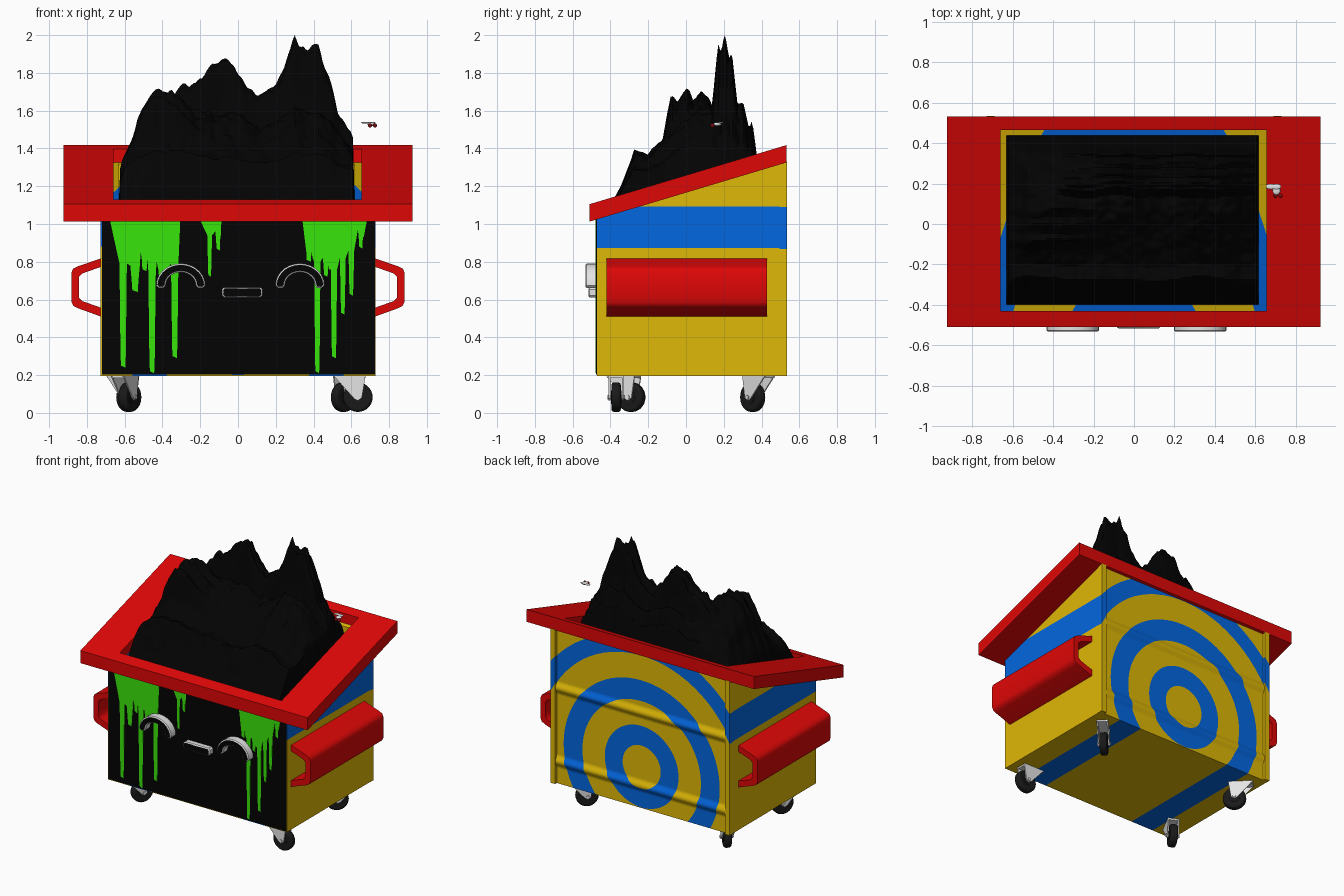
import bpy, bmesh
from math import sin, cos, pi, hypot, radians
from mathutils import Vector, noise

if "Cube" in bpy.data.objects:
    bpy.data.objects.remove(bpy.data.objects["Cube"])


def material(name, r, g, b):
    m = bpy.data.materials.new(name)
    m.use_nodes = True
    m.diffuse_color = (r, g, b, 1)
    m.specular_intensity = 0
    node = next(n for n in m.node_tree.nodes if n.type == 'BSDF_PRINCIPLED')
    node.inputs["Base Color"].default_value = (r, g, b, 1)
    node.inputs["Specular IOR Level"].default_value = 0
    return m


RED = material("red paint", .74, .002, .002)
YELLOW = material("yellow paint", .74, .48, .002)
BLUE = material("blue paint", .001, .135, .75)
GREEN = material("green slime", .04, .78, .003)
BLACK = material("black", .001, .001, .001)
RUBBER = material("rubber", .01, .01, .01)
WHITE = material("light metal", .78, .78, .78)
MAROON = material("dark red", .25, .003, .005)


def finish(name, bm, mat):
    bmesh.ops.recalc_face_normals(bm, faces=bm.faces)
    me = bpy.data.meshes.new(name)
    bm.to_mesh(me)
    bm.free()
    obj = bpy.data.objects.new(name, me)
    bpy.context.collection.objects.link(obj)
    if mat:
        me.materials.append(mat)
    return obj


def extrude(name, pts, axis, a, b, mat=None):
    """Prism of a flat outline pushed along x or y from a to b."""
    bm = bmesh.new()
    put = (lambda u, v, t: (t, u, v)) if axis == 'x' else (lambda u, v, t: (u, t, v))
    lo = [bm.verts.new(put(u, v, a)) for u, v in pts]
    hi = [bm.verts.new(put(u, v, b)) for u, v in pts]
    bm.faces.new(lo)
    bm.faces.new(hi[::-1])
    for i in range(len(pts)):
        j = (i + 1) % len(pts)
        bm.faces.new((lo[i], lo[j], hi[j], hi[i]))
    return finish(name, bm, mat)


def ring_solid(name, rings, mat=None):
    """Closed frames; each ring is four loops joined round the section."""
    bm = bmesh.new()
    for loops in rings:
        vs = [[bm.verts.new(p) for p in loop] for loop in loops]
        n = len(vs[0])
        for k in range(4):
            for i in range(n):
                p, q, j = vs[k], vs[(k + 1) % 4], (i + 1) % n
                bm.faces.new((p[i], p[j], q[j], q[i]))
    return finish(name, bm, mat)


def rect(u0, u1, v0, v1):
    return [(u0, v0), (u1, v0), (u1, v1), (u0, v1)]


def circle(r, n, u=0, v=0):
    return [(u + r * cos(2 * pi * i / n), v + r * sin(2 * pi * i / n)) for i in range(n)]


def boolean(obj, cutter, op):
    mod = obj.modifiers.new("cut", 'BOOLEAN')
    mod.operation, mod.object, mod.solver = op, cutter, 'EXACT'
    dg = bpy.context.evaluated_depsgraph_get()
    me = bpy.data.meshes.new_from_object(obj.evaluated_get(dg))
    obj.modifiers.clear()
    obj.data = me
    for p in me.polygons:
        p.material_index = 0


def smooth(obj, angle=35):
    bpy.ops.object.select_all(action='DESELECT')
    obj.select_set(True)
    bpy.context.view_layer.objects.active = obj
    bpy.ops.object.shade_smooth_by_angle(angle=radians(angle))


def bevel(obj, width, segments=2):
    mod = obj.modifiers.new("bevel", 'BEVEL')
    mod.width, mod.segments = width, segments


def slope(y):
    return 1.013 + (y + .51) * .3


# Bin shell: sloped side profile with two rounded ribs on the back
FRONT, BACK, HALF, FLOOR = -.471, .515, .727, .196
profile = [(FRONT, FLOOR), (BACK, FLOOR)]
for z in (.36, .9):
    profile += [(BACK + .009 * (1 + cos(pi * k / 5)), z + .05 * k / 5) for k in range(-5, 6)]
profile += [(BACK, slope(BACK) + .02), (FRONT, slope(FRONT) + .02)]
shell = extrude("bin_yellow_shell", profile, 'x', -HALF, HALF, YELLOW)
helpers = []
for s in (-1, 1):
    post = extrude("post", rect(BACK - .02, .535, FLOOR, 1.33), 'x', s * .69, s * (HALF + .002))
    boolean(shell, post, 'UNION')
    helpers.append(post)
cavity = extrude("cavity", rect(-.398, .438, .25, 2), 'x', -.632, .617)
boolean(shell, cavity, 'DIFFERENCE')

# Concentric bands run through the whole shell along y
BANDS = [(.155, .3), (.482, .635), (.817, .938)]


def hoop(r, y):
    return [(x, y, z) for x, z in circle(r, 80, 0, .5)]


tubes = ring_solid("tubes", [[hoop(a, -.7), hoop(b, -.7), hoop(b, .7), hoop(a, .7)] for a, b in BANDS])
bands = shell.copy()
bands.data = shell.data.copy()
bands.name = "bin_blue_bands"
bpy.context.collection.objects.link(bands)
boolean(shell, tubes, 'DIFFERENCE')
boolean(bands, tubes, 'INTERSECT')
bands.data.materials.clear()
bands.data.materials.append(BLUE)


def on_cut(face):
    """True for a face lying wholly on one of the band cylinders."""
    pts = [v.co for v in face.verts] + [face.calc_center_median()]
    return abs(face.normal.y) < .5 and any(
        all(abs(hypot(p.x, p.z - .5) - r) < .003 for p in pts) for pair in BANDS for r in pair)


for obj in (shell, bands):  # drop the hidden faces between the two colours
    bm = bmesh.new()
    bm.from_mesh(obj.data)
    bmesh.ops.delete(bm, geom=[f for f in bm.faces if on_cut(f)], context='FACES')
    bm.to_mesh(obj.data)
    bm.free()
for obj in helpers + [cavity, tubes]:
    bpy.data.objects.remove(obj)


# Sloped lid frame
def lid_loop(x0, x1, y0, y1, lift):
    return [(x, y, slope(y) + lift) for x, y in rect(x0, x1, y0, y1)]


outer, inner = (-.925, .923, -.51, .533), (-.66, .655, -.43, .465)
ring_solid("lid_frame", [[lid_loop(*outer, 0), lid_loop(*outer, .092),
                          lid_loop(*inner, .092), lid_loop(*inner, 0)]], RED)

# Side lifting channels
channel = [(.72, .82), (.85, .775), (.873, .763), (.882, .742), (.882, .59), (.873, .568), (.85, .555),
           (.72, .508), (.72, .555), (.825, .592), (.842, .61), (.842, .72), (.825, .738), (.72, .775)]
for side, s in (("left", 1), ("right", -1)):
    smooth(extrude(side + "_lift_channel", [(s * x, z) for x, z in channel], 'y', -.42, .43, RED), 50)

# Front panel and slime drips
extrude("front_panel", rect(-.72, .724, .203, 1.03), 'y', -.476, FRONT, BLACK)


def drips(name, left, right, runs):
    """Each run is centre x, lowest z, half width and the gap height after it."""
    pts = [(left, 1.03)]
    for x, z, w, gap in runs:
        pts += [(x - w * 1.4, max(gap, z + .1)), (x - w, z + .06), (x - w * .8, z + .01),
                (x + w * .8, z), (x + w, z + .06), (x + w * 1.4, gap)]
    extrude(name, pts + [(right, 1.03)], 'y', -.479, -.475, GREEN)


drips("left_slime", -.68, -.305, [(-.608, .24, .014, .79), (-.545, .64, .018, .78), (-.495, .75, .014, .77),
                                  (-.455, .21, .014, .73), (-.4, .7, .022, .77), (-.335, .29, .014, .79)])
drips("middle_slime", -.205, -.088, [(-.15, .72, .009, .94), (-.105, .86, .011, .95)])
drips("right_slime", .34, .685, [(.375, .8, .014, .82), (.42, .21, .012, .8), (.465, .72, .012, .76),
                                 (.508, .29, .012, .76), (.555, .52, .011, .82), (.6, .62, .011, .86),
                                 (.65, .87, .011, .93)])


# Closed eyes and mouth: light sides with a dark inset front
def face_part(name, pts, depth):
    obj = extrude(name, pts, 'y', depth, FRONT, WHITE)
    obj.data.materials.append(BLACK)
    bm = bmesh.new()
    bm.from_mesh(obj.data)
    front = min(bm.faces, key=lambda f: f.normal.y)
    bmesh.ops.inset_individual(bm, faces=[front], thickness=.008, depth=.006)
    front.material_index = 1
    bm.to_mesh(obj.data)
    bm.free()
    smooth(obj)


def arc(rx, rz, cx):
    return [(cx + rx * cos(pi * i / 14), .675 + rz * sin(pi * i / 14)) for i in range(15)]


for name, cx in (("right_eye", -.303), ("left_eye", .328)):
    tips = [[(cx + s * .117, .662), (cx + s * .091, .662)] for s in (-1, 1)]
    face_part(name, arc(.13, .116, cx) + tips[0] + arc(.08, .07, cx)[::-1] + tips[1][::-1], -.527)
face_part("mouth", [(-.085, .622), (-.073, .61), (.118, .61), (.13, .622),
                    (.13, .653), (.118, .665), (-.073, .665), (-.085, .653)], -.51)


# Swivel casters
def caster(name, x, y, angle):
    tyre = extrude(name + "_tyre", circle(.078, 28, .045, .083), 'x', -.025, .025, RUBBER)
    bevel(tyre, .014, 3)
    hub = extrude(name + "_hub", circle(.036, 16, .045, .083), 'x', -.028, .028, RUBBER)
    parts = [tyre, hub, extrude(name + "_bolt", circle(.012, 10, .045, .083), 'x', -.046, .046, WHITE)]
    fork = [(-.085, .198), (.085, .198), (.066, .08), (.045, .065), (.025, .075)]
    for s in (-1, 1):
        parts.append(extrude(name + "_fork", fork, 'x', s * .031, s * .039, WHITE))
    parts.append(extrude(name + "_plate", rect(-.08, .08, .184, .198), 'x', -.039, .039, WHITE))
    for p in parts:
        p.location = (x, y, 0)
        p.rotation_euler.z = radians(angle)
    smooth(tyre)
    smooth(hub)


caster("front_left_caster", .59, -.37, -90)
caster("front_right_caster", -.6, -.33, -28)
caster("back_left_caster", .59, .385, 135)
caster("back_right_caster", -.61, .385, -135)


# Rubbish heap: a crest line across, and side lines for its right and left halves
def interp(pts, t):
    for (a, p), (b, q) in zip(pts, pts[1:]):
        if t <= b:
            return p + (q - p) * min(1, max(0, (t - a) / (b - a)))
    return pts[-1][1]


BASE = 1.08
crest = [(-.64, 1.15), (-.62, 1.33), (-.55, 1.47), (-.53, 1.56), (-.45, 1.71), (-.39, 1.71), (-.32, 1.75),
         (-.25, 1.72), (-.15, 1.84), (-.06, 1.89), (0, 1.8), (.1, 1.66), (.2, 1.74), (.25, 1.83), (.3, 2),
         (.36, 1.9), (.43, 1.94), (.5, 1.73), (.53, 1.58), (.6, 1.48), (.625, 1.36)]
right_flank = [(-.4, BASE), (-.36, 1.16), (-.27, 1.4), (-.2, 1.37), (-.12, 1.46), (-.08, 1.7), (-.05, 1.66),
               (0, 1.75), (.03, 1.66), (.07, 1.73), (.13, 1.63), (.25, 1.55), (.35, 1.4), (.44, BASE)]
left_flank = [(-.4, BASE), (-.36, 1.16), (-.27, 1.38), (-.2, 1.36), (-.1, 1.45), (0, 1.54), (.07, 1.6),
              (.14, 1.62), (.17, 1.96), (.185, 1.9), (.2, 2.01), (.225, 1.86), (.24, 1.91), (.27, 1.62),
              (.3, 1.64), (.33, 1.5), (.345, 1.54), (.38, 1.3), (.44, BASE)]
bm = bmesh.new()
NX, NY = 110, 100
grid = []
for j in range(NY + 1):
    row = []
    for i in range(NX + 1):
        x, y = -.635 + 1.255 * i / NX, -.4 + .84 * j / NY
        wob = noise.noise(Vector((x * 6, y * 6, 3))) * .02
        f, right, left = interp(crest, x + wob * .3), interp(right_flank, y + wob), interp(left_flank, y + wob)
        t = min(1, max(0, (x + .4) / .27))
        g = right + (left - right) * t
        top = 1.75 + .25 * t * t
        h = .5 * min(f, g) + .5 * (BASE + (f - BASE) * (g - BASE) / (top - BASE))
        h += (h - BASE) * (.06 * noise.noise(Vector((x * 12, y * 12, 0)))
                           + .04 * noise.noise(Vector((x * 30, y * 30, 5))))
        if i in (0, NX) or j in (0, NY):
            h = 1
        row.append(bm.verts.new((x, y, min(h, 2))))
    grid.append(row)
for a, b in zip(grid, grid[1:]):
    for i in range(NX):
        bm.faces.new((a[i], a[i + 1], b[i + 1], b[i]))
smooth(finish("rubbish_heap", bm, BLACK), 40)


# Tiny fly hovering beside the heap
def blob(name, loc, scale, mat):
    bm = bmesh.new()
    bmesh.ops.create_icosphere(bm, subdivisions=2, radius=1)
    obj = finish(name, bm, mat)
    obj.location, obj.scale = loc, scale
    smooth(obj, 60)


blob("fly_body", (.705, .165, 1.528), (.02, .022, .01), WHITE)
for s in (-1, 1):
    blob("fly_wing", (.69 + s * .014, .185, 1.536), (.025, .014, .005), WHITE)
    blob("fly_eye", (.712 + s * .013, .14, 1.521), (.011, .011, .011), MAROON)
